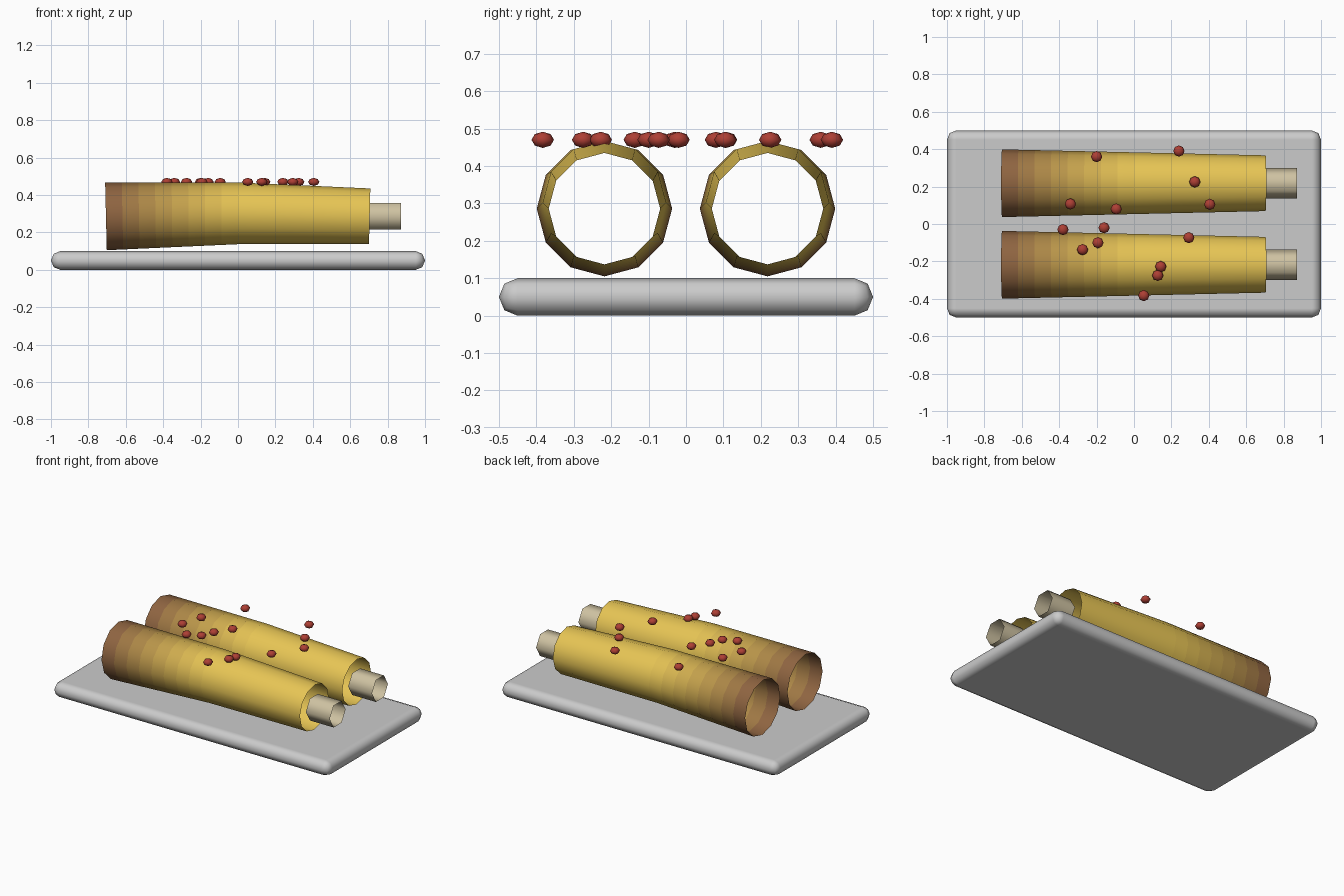
import bpy, bmesh
from math import sin, cos, pi, radians

if "Cube" in bpy.data.objects:
    bpy.data.objects.remove(bpy.data.objects["Cube"])


def material(name, rgb):
    m = bpy.data.materials.new(name)
    m.diffuse_color = (*rgb, 1)
    m.use_nodes = True
    m.node_tree.nodes["Principled BSDF"].inputs["Base Color"].default_value = m.diffuse_color
    return m


def mesh_object(name, bm, mats=(), smooth=True):
    bmesh.ops.recalc_face_normals(bm, faces=bm.faces)
    for f in bm.faces:
        f.smooth = smooth
    me = bpy.data.meshes.new(name)
    bm.to_mesh(me)
    bm.free()
    for m in mats:
        me.materials.append(m)
    ob = bpy.data.objects.new(name, me)
    bpy.context.collection.objects.link(ob)
    return ob


def open_tube(name, y, stations, sides, mats, phase=0.0):
    """Open-ended tube along x; stations are (x, z, radius, slant, material index)."""
    bm = bmesh.new()
    rings = []
    for x, z, r, slant, _ in stations:
        angles = [phase + 2 * pi * k / sides for k in range(sides)]
        rings.append([bm.verts.new((x - slant * r * sin(a), y + r * cos(a), z + r * sin(a)))
                      for a in angles])
    for i in range(len(rings) - 1):
        a, b = rings[i], rings[i + 1]
        for k in range(sides):
            n = (k + 1) % sides
            f = bm.faces.new((a[k], b[k], b[n], a[n]))
            f.material_index = stations[i][4]
    # open surface: make every face point away from the axis
    ob = mesh_object(name, bm, mats)
    me = ob.data
    f = me.polygons[0]
    z0 = stations[0][1]
    if f.normal.y * (f.center.y - y) + f.normal.z * (f.center.z - z0) < 0:
        me.flip_normals()
    return ob


gold, brown = (0.80, 0.56, 0.09), (0.24, 0.10, 0.05)
BANDS = 8
# browned end fading to gold at the middle
fade = []
for i in range(BANDS):
    t = (i + 0.5) / BANDS
    fade.append(material(f"browning_{i}", [b + (g - b) * t for b, g in zip(brown, gold)]))
fade.append(material("gold", gold))
cream = material("stick_cream", (0.62, 0.54, 0.36))
red = material("red", (0.42, 0.05, 0.035))

# tray
bm = bmesh.new()
bmesh.ops.create_cube(bm, size=1)
bmesh.ops.scale(bm, vec=(2, 1, 0.1), verts=bm.verts)
bmesh.ops.translate(bm, vec=(0, 0, 0.05), verts=bm.verts)
tray = mesh_object("tray", bm)
bev = tray.modifiers.new("rounded_edges", 'BEVEL')
bev.width = 0.0495
bev.segments = 2
bev.harden_normals = True

# gently bowed, tapering rolls with a short hexagonal stick
for side, y in (("front", -0.218), ("back", 0.218)):
    stations = []
    for i in range(BANDS + 1):
        t = i / BANDS
        stations.append((-0.706 * (1 - t), 0.286 + 0.016 * t, 0.181 - 0.016 * t,
                         0.024 * (1 - t), i))
    stations.append((0.704, 0.286, 0.149, -0.024, BANDS))
    open_tube(f"{side}_roll", y, stations, 12, fade)
    open_tube(f"{side}_stick", y, [(0.70, 0.286, 0.082, 0, 0), (0.872, 0.286, 0.082, 0, 0)],
              6, [cream])

# scattered red toppings
spots = [(-.20, .36), (.24, .39), (.325, .225), (-.34, .107), (-.095, .08),
         (.405, .105), (-.38, -.03), (-.16, -.02), (-.275, -.137), (-.193, -.10),
         (.293, -.073), (.143, -.228), (.127, -.275), (.052, -.383)]
for i, (x, y) in enumerate(spots):
    bm = bmesh.new()
    bmesh.ops.create_uvsphere(bm, u_segments=8, v_segments=4, radius=0.03)
    bmesh.ops.scale(bm, vec=(1, 1, 0.72), verts=bm.verts)
    bmesh.ops.translate(bm, vec=(x, y, 0.47), verts=bm.verts)
    mesh_object(f"topping_{i + 1}", bm, [red])
